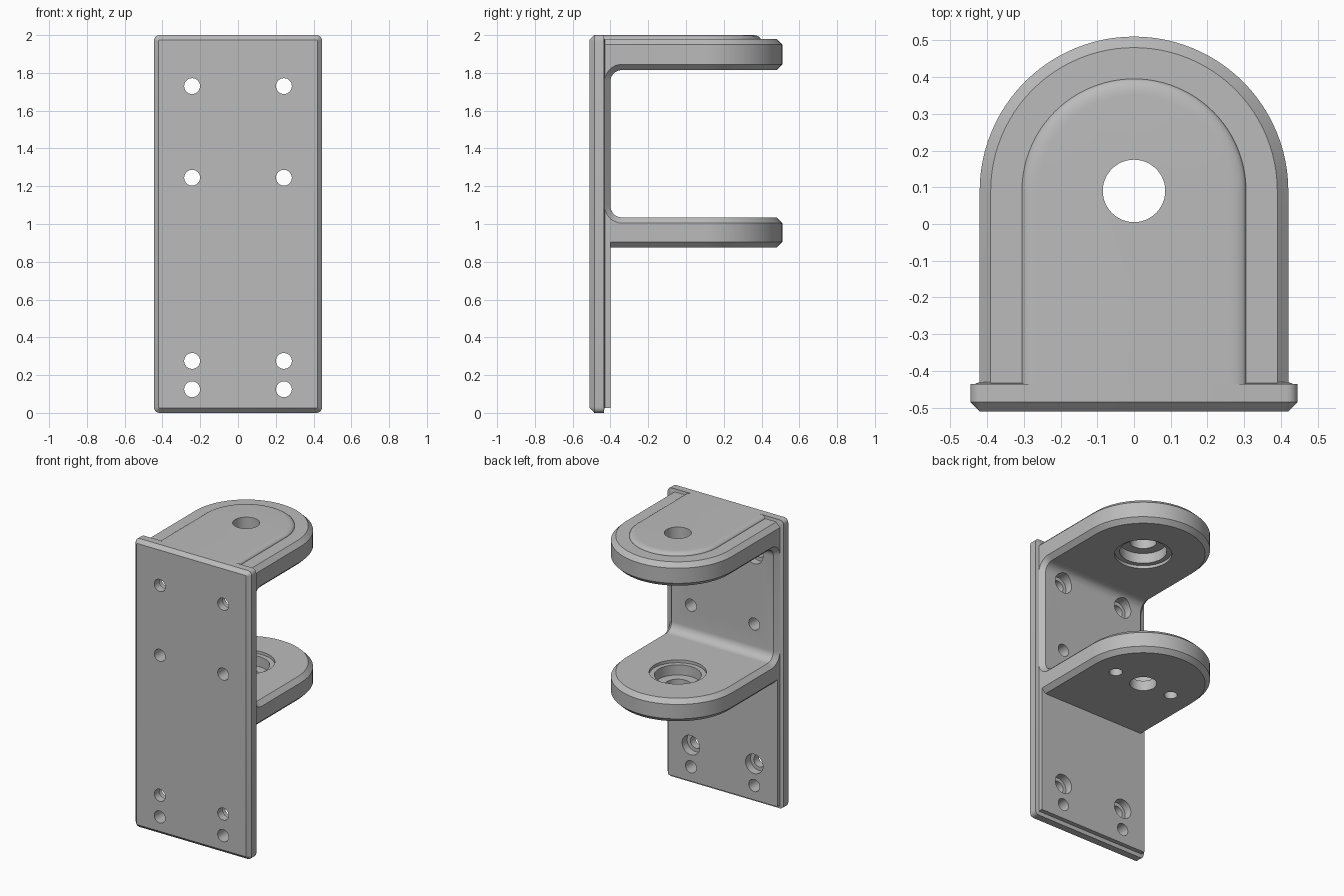
import bpy, bmesh
from math import sin, cos, pi, radians

cube = bpy.data.objects.get("Cube")
if cube:
    bpy.data.objects.remove(cube, do_unlink=True)

GREY = (0.5, 0.5, 0.5, 1)
metal = bpy.data.materials.new("grey_metal")
metal.use_nodes = True
metal.diffuse_color = GREY
metal.node_tree.nodes["Principled BSDF"].inputs["Base Color"].default_value = GREY

HALF, EYE_Y, CHAMFER = 0.42, 0.09, 0.03
WALL_Y, ARM_Y, FILLET = -0.40, -0.34, 0.06
LOW_BOTTOM, LOW_TOP, UP_BOTTOM, UP_TOP = 0.875, 1.035, 1.815, 1.98


def arc(cx, cy, r, start, end, steps):
    """Points on an arc, angles in degrees."""
    angles = [radians(start + (end - start) * i / steps) for i in range(steps + 1)]
    return [(cx + r * cos(a), cy + r * sin(a)) for a in angles]


def add_loft(bm, rings):
    """Skin matching closed rings and cap both ends."""
    loops = [[bm.verts.new(p) for p in ring] for ring in rings]
    n = len(loops[0])
    for a, b in zip(loops, loops[1:]):
        for i in range(n):
            j = (i + 1) % n
            bm.faces.new((a[i], a[j], b[j], b[i]))
    bm.faces.new(loops[0])
    bm.faces.new(loops[-1])


def make_object(name, solids):
    bm = bmesh.new()
    for rings in solids:
        add_loft(bm, rings)
    bmesh.ops.recalc_face_normals(bm, faces=bm.faces)
    mesh = bpy.data.meshes.new(name)
    bm.to_mesh(mesh)
    bm.free()
    mesh.materials.append(metal)
    obj = bpy.data.objects.new(name, mesh)
    bpy.context.collection.objects.link(obj)
    return obj


def plate_ring(y, d):
    """Rounded upright rectangle, inset by d."""
    r = max(0.03 - d, 0.004)
    x, low, high = 0.445 - d - r, d + r, 2 - d - r
    corners = ((x, high, 0), (-x, high, 90), (-x, low, 180), (x, low, 270))
    return [(px, y, pz) for cx, cz, a in corners
            for px, pz in arc(cx, cz, r, a, a + 90, 5)]


def tongue_ring(z, half, start_y):
    """Straight sided plan outline with a half round end."""
    pts = [(half, start_y)] + arc(0, EYE_Y, half, 0, 180, 48) + [(-half, start_y)]
    return [(x, y, z) for x, y in pts]


def wall_ring(x, d):
    """C shaped side outline with filleted inner corners, inset by d."""
    r = FILLET + d
    pts = [(-0.432, LOW_BOTTOM + d), (ARM_Y, LOW_BOTTOM + d)]
    pts += arc(ARM_Y, LOW_TOP + FILLET, r, 270, 180, 8)
    pts += arc(ARM_Y, UP_BOTTOM - FILLET, r, 180, 90, 8)
    pts += [(ARM_Y, UP_TOP - d), (-0.432, UP_TOP - d)]
    return [(x, y, z) for y, z in pts]


def arm_rings(bottom, top):
    sections = ((bottom, CHAMFER), (bottom + CHAMFER, 0), (top - CHAMFER, 0), (top, CHAMFER))
    return [tongue_ring(z, HALF - d, ARM_Y) for z, d in sections]


def bore_z(x, profile):
    """Stepped upright bore from (z, radius) pairs."""
    return [[(px, py, z) for px, py in arc(x, EYE_Y, r, 0, 352.5, 47)] for z, r in profile]


def bore_y(x, z, profile):
    """Stepped bore through the plate from (y, radius) pairs."""
    return [[(px, y, pz) for px, pz in arc(x, z, r, 0, 348.75, 31)] for y, r in profile]


# Mounting plate with a chamfered front and a small step behind
plate = make_object("mounting_plate", [[plate_ring(y, d) for y, d in (
    (-0.51, 0.025), (-0.485, 0), (-0.435, 0), (-0.435, 0.013), (-0.43, 0.025))]])

# Flat pad behind the lower half of the plate
pad_box = [[(x, y, z) for x, y in ((-HALF, -0.432), (HALF, -0.432), (HALF, WALL_Y), (-HALF, WALL_Y))]
           for z in (0.025, LOW_BOTTOM + CHAMFER)]
lower_pad = make_object("lower_pad", [pad_box])

# Wall joining the two arms
inner = HALF - CHAMFER
wall = make_object("joining_wall", [[wall_ring(x, d) for x, d in (
    (-HALF, CHAMFER), (-inner, 0), (inner, 0), (HALF, CHAMFER))]])

# Arms
lower_arm = make_object("lower_arm", [arm_rings(LOW_BOTTOM, LOW_TOP)])
upper_arm = make_object("upper_arm", [arm_rings(UP_BOTTOM, UP_TOP)])

# Raised pad with a rounded rim on the upper arm
rim = [(1.97, 0)] + [(UP_TOP + 0.02 * sin(t), 0.045 * (1 - cos(t)))
                     for t in [i * pi / 12 for i in range(7)]]
raised_pad = make_object("raised_pad", [[tongue_ring(z, 0.305 - d, -0.435) for z, d in rim]])

# Bolt holes: two rows are counterbored from behind, two are plain
plain = ((-0.6, 0.042), (-0.25, 0.042))
counterbored = ((-0.6, 0.042), (-0.455, 0.042), (-0.455, 0.067), (-0.25, 0.067))
rows = ((1.73, counterbored), (1.245, plain), (0.275, counterbored), (0.125, plain))
bolt_cutter = make_object("bolt_hole_cutter", [
    bore_y(x, z, profile) for x in (-0.243, 0.243) for z, profile in rows])

# Stepped bearing seats facing each other, with two blind pin holes below
seat = ((-0.07, 0.085), (0.07, 0.085), (0.07, 0.148), (0.14, 0.148), (0.14, 0.18), (0.22, 0.18))
lower_cutter = make_object("lower_bore_cutter", [
    bore_z(0, [(LOW_BOTTOM + h, r) for h, r in seat])] + [
    bore_z(x, ((0.8, 0.042), (0.96, 0.042))) for x in (-0.225, 0.225)])
upper_cutter = make_object("upper_bore_cutter", [
    bore_z(0, [(UP_TOP - 0.005 - h, r) for h, r in seat])])

cuts = ((plate, bolt_cutter), (lower_pad, bolt_cutter), (wall, bolt_cutter),
        (lower_arm, lower_cutter), (upper_arm, upper_cutter), (raised_pad, upper_cutter))
for part, cutter in cuts:
    cutter.hide_render = True
    mod = part.modifiers.new("holes", "BOOLEAN")
    mod.operation = "DIFFERENCE"
    mod.solver = "EXACT"
    mod.object = cutter

# Bake the holes, then shade smooth with crisp edges
for part, _ in cuts:
    graph = bpy.context.evaluated_depsgraph_get()
    baked = bpy.data.meshes.new_from_object(part.evaluated_get(graph))
    part.modifiers.clear()
    part.data = baked
for cutter in (bolt_cutter, lower_cutter, upper_cutter):
    bpy.data.objects.remove(cutter, do_unlink=True)
for obj in bpy.context.selected_objects:
    obj.select_set(False)
for part, _ in cuts:
    part.select_set(True)
    bpy.context.view_layer.objects.active = part
bpy.ops.object.shade_smooth_by_angle(angle=radians(30))
